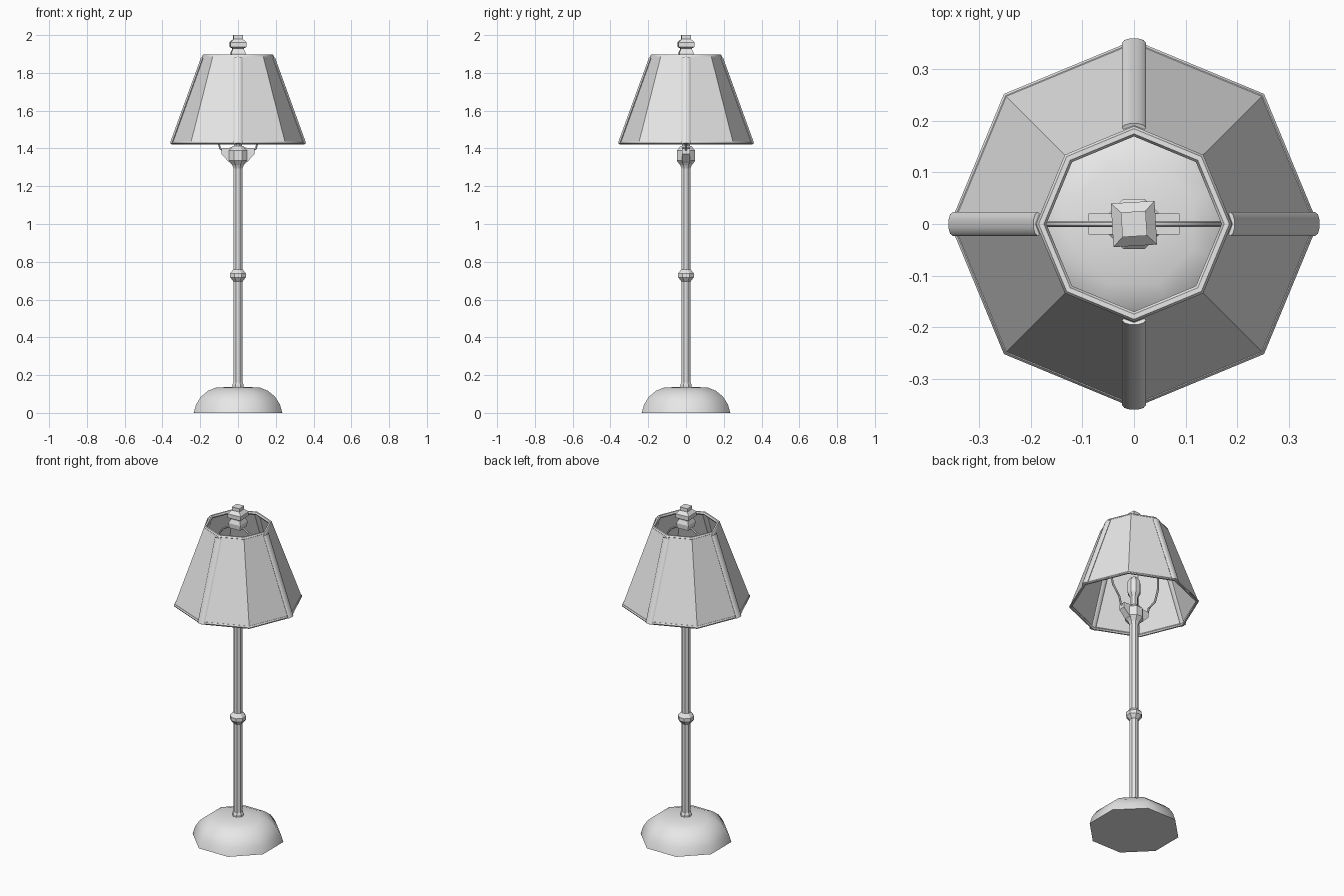
import bpy, bmesh
from math import pi, sin, cos, radians
from mathutils import Vector, Matrix

if "Cube" in bpy.data.objects:
    bpy.data.objects.remove(bpy.data.objects["Cube"], do_unlink=True)

GREY = (0.8, 0.8, 0.8, 1)
mat = bpy.data.materials.new("light grey")
mat.use_nodes = True
mat.diffuse_color = GREY
mat.node_tree.nodes["Principled BSDF"].inputs["Base Color"].default_value = GREY


def finish(name, mesh, smooth=None):
    """Put a mesh in the scene with the material and shading."""
    ob = bpy.data.objects.new(name, mesh)
    bpy.context.collection.objects.link(ob)
    mesh.materials.clear()
    mesh.materials.append(mat)
    if smooth:
        bpy.ops.object.select_all(action='DESELECT')
        ob.select_set(True)
        bpy.context.view_layer.objects.active = ob
        bpy.ops.object.shade_smooth_by_angle(angle=radians(smooth))
    return ob


def lathe(name, profile, sides=8, turn=pi / 8, capped=True, smooth=None):
    """Turn (radius, height) pairs around z with a few flat sides."""
    bm = bmesh.new()
    rings = [[bm.verts.new((r * cos(turn + 2 * pi * i / sides),
                            r * sin(turn + 2 * pi * i / sides), z))
              for i in range(sides)] for r, z in profile]
    for a, b in zip(rings, rings[1:]):
        for i in range(sides):
            j = (i + 1) % sides
            bm.faces.new((a[i], a[j], b[j], b[i]))
    if capped:
        bm.faces.new(rings[0][::-1])
        bm.faces.new(rings[-1])
    me = bpy.data.meshes.new(name)
    bm.to_mesh(me)
    bm.free()
    return finish(name, me, smooth)


def wire(name, points, radius, closed=False):
    """Round tube along a path."""
    cu = bpy.data.curves.new(name, 'CURVE')
    cu.dimensions = '3D'
    cu.bevel_depth = radius
    cu.bevel_resolution = 1
    cu.use_fill_caps = True
    sp = cu.splines.new('POLY')
    sp.points.add(len(points) - 1)
    for p, co in zip(sp.points, points):
        p.co = (*co, 1)
    sp.use_cyclic_u = closed
    tmp = bpy.data.objects.new(name + "_path", cu)
    bpy.context.collection.objects.link(tmp)
    bpy.context.view_layer.update()
    dg = bpy.context.evaluated_depsgraph_get()
    me = bpy.data.meshes.new_from_object(tmp.evaluated_get(dg))
    bpy.data.objects.remove(tmp)
    return finish(name, me, 50)


def octagon(r, z):
    return [(r * cos(i * pi / 4), r * sin(i * pi / 4), z) for i in range(8)]


# Domed base and stem
lathe("base", [(0.254, 0), (0.24, 0.045), (0.213, 0.085), (0.172, 0.117),
               (0.125, 0.134), (0.03, 0.138)], smooth=50)
lathe("base_collar", [(0.032, 0.134), (0.032, 0.15), (0.026, 0.162)])
lathe("stem", [(0.025, 0.135), (0.025, 1.31)])
lathe("stem_knob", [(0.026, 0.695), (0.045, 0.718), (0.045, 0.738), (0.026, 0.76)])

# Lamp holder with a lug on each side for the harp
lathe("holder_cup", [(0.026, 1.295), (0.032, 1.31), (0.053, 1.335),
                     (0.053, 1.39), (0.03, 1.412)])
for side, label in ((1, "left"), (-1, "right")):
    bm = bmesh.new()
    face = bm.faces.new([bm.verts.new((side * x, -0.02, z)) for x, z in
                         ((0.03, 1.32), (0.05, 1.33), (0.088, 1.37),
                          (0.088, 1.4), (0.03, 1.405))])
    out = bmesh.ops.extrude_face_region(bm, geom=[face])
    bmesh.ops.translate(bm, vec=(0, 0.04, 0),
                        verts=[v for v in out["geom"] if isinstance(v, bmesh.types.BMVert)])
    bmesh.ops.recalc_face_normals(bm, faces=bm.faces)
    me = bpy.data.meshes.new("lug")
    bm.to_mesh(me)
    bm.free()
    finish(label + "_holder_lug", me)

# Bulb
lathe("bulb", [(0.022, 1.405), (0.022, 1.47), (0.036, 1.495),
               (0.036, 1.565), (0.022, 1.59)])

# Harp: one bowed wire carrying the shade
half = [(0.07, 1.38), (0.095, 1.4), (0.105, 1.44), (0.15, 1.5), (0.17, 1.58),
        (0.172, 1.68), (0.15, 1.77), (0.1, 1.84), (0.04, 1.875)]
wire("harp", [(x, 0, z) for x, z in half] + [(0, 0, 1.88)]
     + [(-x, 0, z) for x, z in reversed(half)], 0.006)

# Square finial
lathe("finial", [(0.05, 1.875), (0.054, 1.905), (0.042, 1.925), (0.042, 1.93),
                 (0.06, 1.938), (0.06, 1.962), (0.034, 1.98), (0.034, 2.0)],
      sides=4, turn=pi / 4 + 0.06)

# Eight-sided open shade with trims at both rims
shade = lathe("shade", [(0.355, 1.425), (0.188, 1.89)], turn=0, capped=False)
thick = shade.modifiers.new("thickness", 'SOLIDIFY')
thick.thickness = 0.004
wire("top_trim", octagon(0.18, 1.888), 0.01, closed=True)
wire("bottom_trim", octagon(0.348, 1.43), 0.009, closed=True)

# Flattened ribs along four corners
low, high = Vector((0.352, 0, 1.425)), Vector((0.187, 0, 1.88))
axis = (high - low).normalized()
across = Vector((0, 1, 0))
frame = Matrix((across.cross(axis), across, axis)).transposed().to_4x4()
for k, label in enumerate(("left", "back", "right", "front")):
    bm = bmesh.new()
    bmesh.ops.create_cone(bm, cap_ends=True, segments=10, radius1=0.023,
                          radius2=0.023, depth=(high - low).length)
    bmesh.ops.scale(bm, vec=(0.4, 1, 1), verts=bm.verts)
    bmesh.ops.transform(bm, verts=bm.verts, matrix=Matrix.Rotation(k * pi / 2, 4, 'Z')
                        @ Matrix.Translation((low + high) / 2) @ frame)
    me = bpy.data.meshes.new("rib")
    bm.to_mesh(me)
    bm.free()
    finish(label + "_shade_rib", me, 50)
